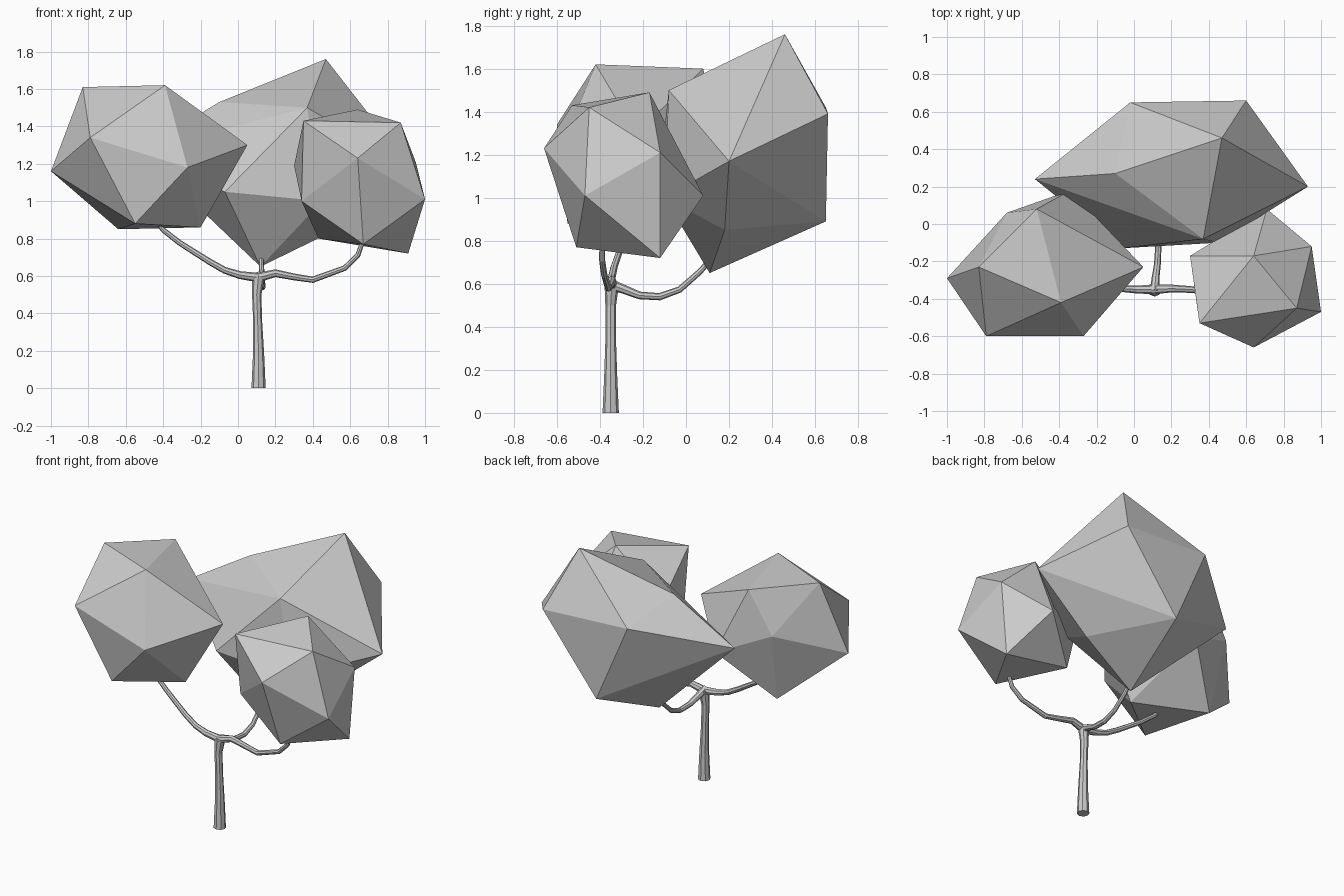
import bpy
import bmesh

cube = bpy.data.objects.get("Cube")
if cube:
    bpy.data.objects.remove(cube, do_unlink=True)


def make_material(name, value):
    mat = bpy.data.materials.new(name)
    mat.use_nodes = True
    colour = (value, value, value, 1.0)
    mat.diffuse_color = colour
    mat.node_tree.nodes["Principled BSDF"].inputs["Base Color"].default_value = colour
    return mat


grey = make_material("plain grey", 0.6)


def finish(obj):
    """Link the object into the scene and give it the shared colour."""
    bpy.context.scene.collection.objects.link(obj)
    obj.data.materials.append(grey)
    return obj


def foliage(name, corners):
    """Faceted leaf clump: a rough twenty-sided solid wrapped around its corners."""
    bm = bmesh.new()
    for corner in corners:
        bm.verts.new(corner)
    bmesh.ops.convex_hull(bm, input=bm.verts)
    bmesh.ops.recalc_face_normals(bm, faces=bm.faces)
    mesh = bpy.data.meshes.new(name)
    bm.to_mesh(mesh)
    bm.free()
    return finish(bpy.data.objects.new(name, mesh))


def limb(name, path, radii):
    """Tapered eight-sided limb along a path of points."""
    curve = bpy.data.curves.new(name, "CURVE")
    curve.dimensions = "3D"
    curve.bevel_depth = 1.0
    curve.bevel_resolution = 2
    curve.use_fill_caps = True
    spline = curve.splines.new("POLY")
    spline.points.add(len(path) - 1)
    for point, position, radius in zip(spline.points, path, radii):
        point.co = (*position, 1.0)
        point.radius = radius
    spline.use_smooth = False
    obj = finish(bpy.data.objects.new(name, curve))
    # Turn the curve into a real mesh
    bpy.ops.object.select_all(action="DESELECT")
    obj.select_set(True)
    bpy.context.view_layer.objects.active = obj
    bpy.ops.object.convert(target="MESH")
    return obj


# Trunk, slightly waisted and swelling at the fork
limb("trunk",
     [(.11, -.35, 0), (.11, -.35, .18), (.105, -.35, .36), (.1, -.35, .5), (.11, -.345, .6)],
     [.038, .03, .024, .025, .034])

# Three branches leaving the fork
taper = [.026, .021, .018, .017, .015, .014, .012]
limb("right_branch",
     [(.12, -.35, .59), (.01, -.35, .605), (-.07, -.345, .63), (-.15, -.335, .675),
      (-.31, -.3, .776), (-.4, -.285, .846), (-.44, -.28, .9)], taper)
limb("left_branch",
     [(.1, -.35, .59), (.2, -.345, .615), (.3, -.35, .595), (.4, -.36, .58),
      (.57, -.38, .642), (.64, -.39, .71), (.68, -.39, .82)], taper)
limb("back_branch",
     [(.11, -.36, .6), (.115, -.29, .575), (.125, -.216, .546), (.13, -.123, .54),
      (.13, -.03, .573), (.125, .063, .655), (.125, .13, .73)], taper)

# Leaf clumps
foliage("right_foliage", [
    (-.83, -.23, 1.61), (-.39, -.42, 1.62), (-.52, .08, 1.6), (-.79, -.6, 1.34),
    (.05, -.23, 1.3), (-.68, .06, 1.32), (-.27, -.6, 1.18), (-1, -.29, 1.16),
    (-.34, .18, 1.17), (-.55, -.55, .88), (-.64, -.05, .85), (-.2, -.27, .86)])
foliage("left_foliage", [
    (.64, -.17, 1.49), (.35, -.53, 1.43), (.87, -.45, 1.42), (.64, -.66, 1.23),
    (.3, -.17, 1.19), (.95, -.12, 1.21), (1, -.47, 1.01), (.34, -.46, 1),
    (.71, .08, 1.01), (.67, -.51, .77), (.91, -.12, .72), (.43, -.12, .8)])
foliage("back_foliage", [
    (.47, .46, 1.76), (-.1, .27, 1.53), (.37, -.08, 1.5), (.93, .2, 1.17),
    (.6, .66, 1.39), (-.02, .65, 1.42), (.21, .65, .89), (-.53, .24, 1.27),
    (.12, .11, .65), (.53, .18, .85), (-.07, -.13, 1.05), (.45, -.1, 1)])
